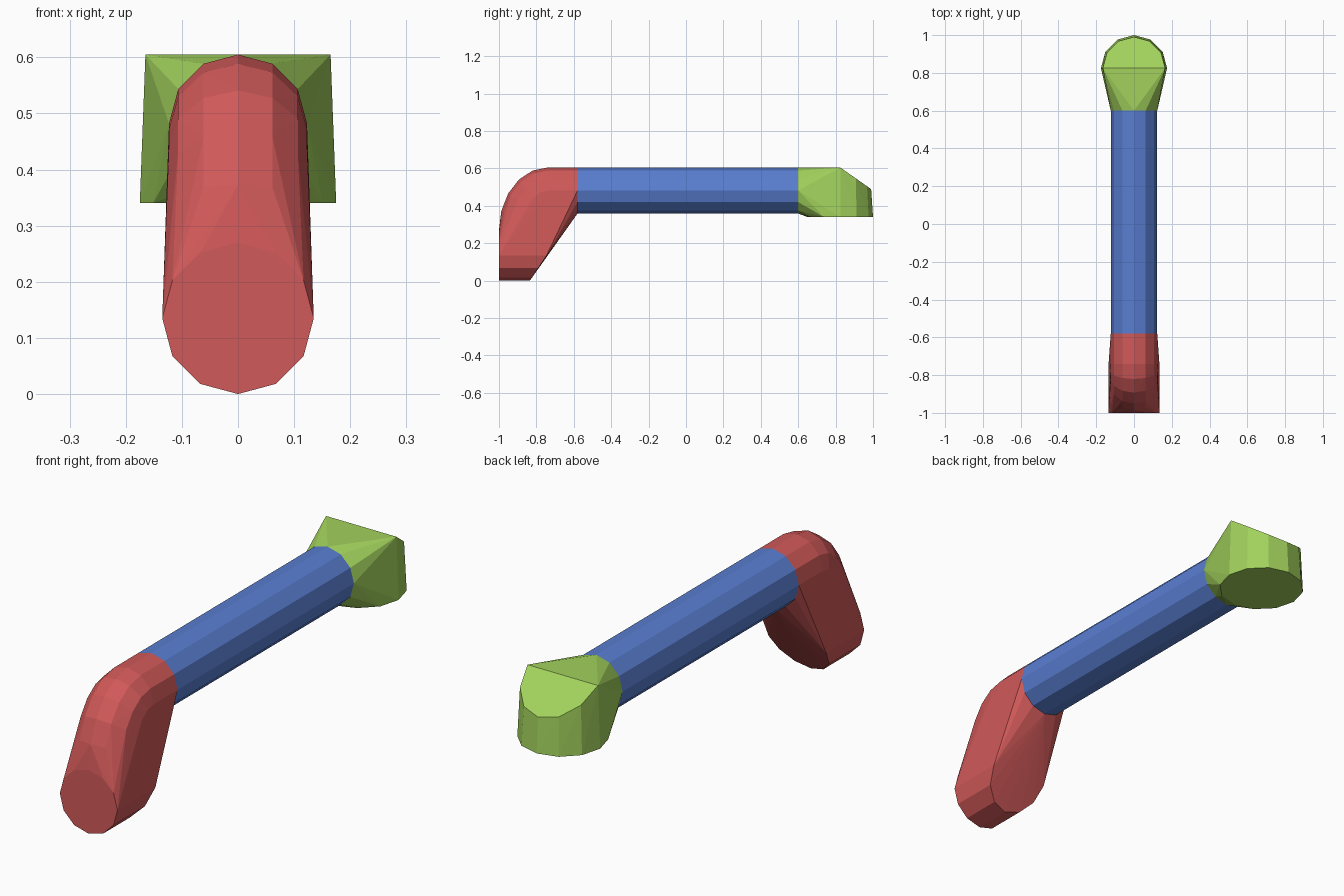
import bpy
import bmesh
from math import sin, cos, pi
from mathutils import Vector

cube = bpy.data.objects.get("Cube")
if cube:
    bpy.data.objects.remove(cube, do_unlink=True)

SIDES = 12
TUBE_R, TUBE_Z = 0.123, 0.482
TUBE_FRONT, TUBE_BACK = -0.58, 0.6


def material(name, rgb):
    mat = bpy.data.materials.new(name)
    mat.use_nodes = True
    colour = (*rgb, 1)
    mat.diffuse_color = colour
    mat.node_tree.nodes["Principled BSDF"].inputs["Base Color"].default_value = colour
    return mat


def ring(centre, radius, up):
    """Points of a circle spanned by the x axis and the given direction."""
    angles = [2 * pi * i / SIDES for i in range(SIDES)]
    side = Vector((1, 0, 0))
    return [Vector(centre) + radius * (side * sin(a) + Vector(up) * cos(a)) for a in angles]


def hull(name, points, mat):
    """Convex faceted solid around the points."""
    bm = bmesh.new()
    for p in points:
        bm.verts.new(p)
    out = bmesh.ops.convex_hull(bm, input=bm.verts)
    junk = {g for g in out["geom_interior"] + out["geom_unused"]
            if isinstance(g, bmesh.types.BMVert)}
    bmesh.ops.delete(bm, geom=list(junk), context='VERTS')
    bmesh.ops.dissolve_limit(bm, angle_limit=0.01, verts=bm.verts, edges=bm.edges)
    bmesh.ops.recalc_face_normals(bm, faces=bm.faces)
    mesh = bpy.data.meshes.new(name)
    bm.to_mesh(mesh)
    bm.free()
    mesh.materials.append(mat)
    obj = bpy.data.objects.new(name, mesh)
    bpy.context.collection.objects.link(obj)
    return obj


red = material("soft red", (0.64, 0.1, 0.1))
blue = material("soft blue", (0.1, 0.21, 0.64))
green = material("leaf green", (0.36, 0.64, 0.107))

UP = (0, 0, 1)
front_end = ring((0, TUBE_FRONT, TUBE_Z), TUBE_R, UP)
back_end = ring((0, TUBE_BACK, TUBE_Z), TUBE_R, UP)

# Straight grip tube
hull("grip_tube", front_end + back_end, blue)

# Bent front leg: round foot face, slanted rear face, and a tube elbow
FOOT_R = 0.135
foot_face = ring((0, -1, FOOT_R), FOOT_R, UP)
foot_rear = [Vector((p.x, -0.835 + 0.66 * p.z, p.z))
             for p in foot_face if p.z < FOOT_R + 0.01]
elbow = []
for i in range(6):
    a = pi / 2 * i / 5
    normal = Vector((0, -sin(a), cos(a)))
    outer = Vector((0, -0.74 - 0.26 * sin(a), 0.27 + 0.335 * cos(a)))
    elbow += ring(outer - normal * TUBE_R, TUBE_R, normal)
hull("front_leg", front_end + foot_face + foot_rear + elbow, red)

# Rear cap: upright round block with a sloping top, blended into the tube
CAP_Y, CAP_R, CAP_BASE, CAP_TOP = 0.825, 0.175, 0.34, 0.605
base = ring((0, CAP_Y, CAP_BASE), CAP_R, (0, 1, 0))
rim = ring((0, CAP_Y, CAP_TOP), CAP_R - 0.01, (0, 1, 0))
slope = [Vector((p.x, p.y, CAP_TOP - 0.7 * (p.y - CAP_Y)))
         for p in rim if p.y > CAP_Y - 0.01]
hull("rear_cap", back_end + base + slope, green)
